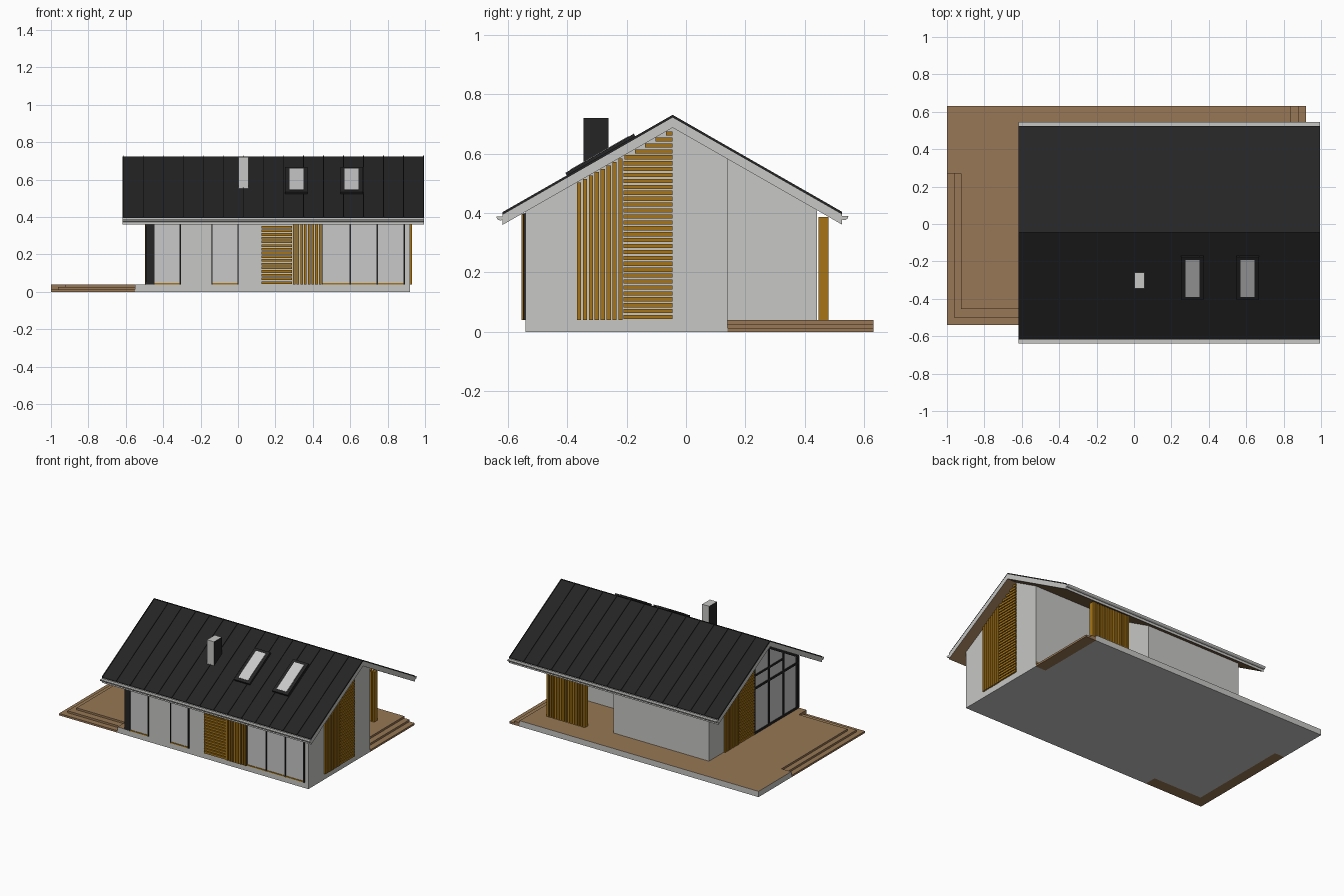
import bpy, bmesh, math
from mathutils import Matrix, Vector

if "Cube" in bpy.data.objects:
    bpy.data.objects.remove(bpy.data.objects["Cube"])


def material(name, rgb):
    m = bpy.data.materials.new(name)
    m.diffuse_color = (*rgb, 1)
    m.use_nodes = True
    m.node_tree.nodes["Principled BSDF"].inputs["Base Color"].default_value = m.diffuse_color
    return m


GREY = material("pale grey plaster", (0.57, 0.57, 0.56))
GLASS = material("pale glass", (0.58, 0.58, 0.58))
DARK = material("charcoal metal", (0.018, 0.018, 0.018))
DECK = material("brown decking", (0.31, 0.185, 0.09))
WOOD = material("golden timber", (0.38, 0.175, 0.008))

RIDGE_Y, RIDGE_Z, SLOPE, THICK = -0.045, 0.724, 0.572, 0.037
FLOOR = 0.04
X0, X1, YF, YB = -0.485, 0.92, -0.54, 0.44     # wall faces


def roof_top(y):
    return RIDGE_Z - SLOPE * abs(y - RIDGE_Y)


def soffit(y):
    return roof_top(y) - THICK


def finish(name, bm, *mats):
    bmesh.ops.recalc_face_normals(bm, faces=bm.faces)
    me = bpy.data.meshes.new(name)
    bm.to_mesh(me)
    bm.free()
    for m in mats:
        me.materials.append(m)
    ob = bpy.data.objects.new(name, me)
    bpy.context.collection.objects.link(ob)
    return ob


def boxes(name, spans, mat):
    """One object from boxes given as (x0, x1, y0, y1, z0, z1)."""
    bm = bmesh.new()
    for a, b, c, d, e, f in spans:
        mx = (Matrix.Translation(((a + b) / 2, (c + d) / 2, (e + f) / 2))
              @ Matrix.Diagonal((b - a, d - c, f - e, 1)))
        bmesh.ops.create_cube(bm, size=1, matrix=mx)
    return finish(name, bm, mat)


def prism(name, pts, vec, *mats, rule=None):
    """Extrude a closed outline of 3D points along vec."""
    bm = bmesh.new()
    f = bm.faces.new([bm.verts.new(p) for p in pts])
    r = bmesh.ops.extrude_face_region(bm, geom=[f])
    bmesh.ops.translate(bm, vec=Vector(vec),
                        verts=[v for v in r["geom"] if isinstance(v, bmesh.types.BMVert)])
    bmesh.ops.recalc_face_normals(bm, faces=bm.faces)
    if rule:
        for f in bm.faces:
            f.material_index = rule(f)
    return finish(name, bm, *mats)


def yz_prism(name, pts, x0, x1, *mats, rule=None):
    return prism(name, [(x0, y, z) for y, z in pts], (x1 - x0, 0, 0), *mats, rule=rule)


# plinth with decking on top, notched where the steps sit
def deck_rule(f):
    c = f.calc_center_median()
    outer = min(abs(c.x + 1), abs(c.x - 0.92), abs(c.y + 0.54), abs(c.y - 0.63)) < 0.005
    return 1 if f.normal.z > 0.5 or (abs(f.normal.z) < 0.5 and not outer) else 0


outline = [(-0.55, -0.54), (0.92, -0.54), (0.92, 0.14), (0.84, 0.14), (0.84, 0.63),
           (-1, 0.63), (-1, 0.27), (-0.925, 0.27), (-0.925, -0.455), (-0.55, -0.455)]
prism("deck_and_plinth", [(x, y, 0) for x, y in outline], (0, 0, FLOOR),
      GREY, DECK, rule=deck_rule)

# steps at two corners
S1, S2 = 0.0133, 0.0267
boxes("corner_steps", [
    (-1, -0.925, -0.54, 0.27, 0, S1), (-0.925, -0.55, -0.54, -0.455, 0, S1),
    (-0.963, -0.925, -0.5, 0.27, S1, S2), (-0.925, -0.55, -0.5, -0.455, S1, S2)], DECK)
boxes("side_steps", [(0.84, 0.92, 0.14, 0.63, 0, S1), (0.84, 0.88, 0.14, 0.63, S1, S2)], DECK)

# walls: main body and shorter rear body beside the covered terrace
yz_prism("main_walls", [(YF, FLOOR), (0.14, FLOOR), (0.14, soffit(0.14)),
                        (RIDGE_Y, soffit(RIDGE_Y)), (YF, soffit(YF))], X0, X1, GREY)
yz_prism("rear_walls", [(0.14, FLOOR), (YB, FLOOR), (YB, soffit(YB)),
                        (0.14, soffit(0.14))], X0, 0.25, GREY)

# roof: pale slab with brown soffit, dark covering, standing seams, gutters
RX0, RX1, EF, EB = -0.617, 0.995, -0.617, 0.525


def band(lo, hi, trim=0.0):
    a, b = EF + trim, EB - trim
    return [(a, roof_top(a) + lo), (RIDGE_Y, RIDGE_Z + lo), (b, roof_top(b) + lo),
            (b, roof_top(b) + hi), (RIDGE_Y, RIDGE_Z + hi), (a, roof_top(a) + hi)]


yz_prism("roof_slab", band(-THICK, -0.003), RX0, RX1, GREY, DECK,
         rule=lambda f: 1 if f.normal.z < -0.5 else 0)
yz_prism("roof_covering", band(-0.003, 0.001), RX0, RX1, DARK)
for i in range(16):
    x = RX0 + 0.003 + i * (RX1 - RX0 - 0.006) / 15
    yz_prism(f"roof_seam_{i + 1}", band(0, 0.006), x - 0.002, x + 0.002, DARK)
for name, y, s in (("front_gutter", EF, -1), ("back_gutter", EB, 1)):
    z, r = roof_top(y) - 0.008, 0.014
    arc = [(y + s * (r * 0.5 - r * math.cos(math.pi * k / 8)), z - r * math.sin(math.pi * k / 8))
           for k in range(9)]
    yz_prism(name, arc, RX0, RX1, GREY)

# chimney with dark sides
prism("chimney", [(0.003, -0.345, 0.5), (0.057, -0.345, 0.5), (0.057, -0.26, 0.5),
                  (0.003, -0.26, 0.5)], (0, 0, 0.22), GREY, DARK,
      rule=lambda f: 1 if abs(f.normal.x) > 0.5 else 0)

# skylights lying on the front slope
for i, x in enumerate((0.312, 0.607)):
    y = -0.283
    for part, w, l, h, m in (("frame", 0.12, 0.265, 0.03, DARK), ("glass", 0.075, 0.225, 0.034, GLASS)):
        ob = boxes(f"skylight_{part}_{i + 1}", [(-w / 2, w / 2, -l / 2, l / 2, -h / 2, h / 2)], m)
        ob.location = (x, y, roof_top(y))
        ob.rotation_euler.x = math.atan(SLOPE)

# timber slats
P, W, D = 0.02, 0.014, 0.014


def steps(a, b, pitch=P):
    n = round((b - a) / pitch)
    return [a + (i + 0.5) * (b - a) / n for i in range(n)]


def gable_slats(name, xa, xb, side):
    """Upright slats, then level slats up to the ridge; side is -1 front half, 1 back half."""
    spans = []
    for d in steps(0.165, 0.325):
        y = RIDGE_Y + side * d
        spans.append((xa, xb, y - W / 2, y + W / 2, FLOOR, soffit(RIDGE_Y + d + W / 2)))
    for z in steps(FLOOR, soffit(RIDGE_Y) - 0.01):
        reach = min(0.165, (soffit(RIDGE_Y) - z - W / 2) / SLOPE)
        if reach > 0.005:
            ys = sorted((RIDGE_Y, RIDGE_Y + side * reach))
            spans.append((xa, xb, ys[0], ys[1], z - W / 2, z + W / 2))
    boxes(name, spans, WOOD)


gable_slats("right_gable_slats", X1, X1 + 0.011, -1)
gable_slats("left_gable_slats", X0 - 0.011, X0, 1)
top = soffit(YF - D)
boxes("front_level_slats", [(0.125, 0.29, YF - D, YF, z - W / 2, z + W / 2)
                            for z in steps(FLOOR, top)], WOOD)
boxes("front_upright_slats", [(x - W / 2, x + W / 2, YF - D, YF, FLOOR, top)
                              for x in steps(0.29, 0.45)], WOOD)
boxes("terrace_screen", [(x - W / 2, x + W / 2, 0.446, 0.48, FLOOR, soffit(0.48))
                         for x in steps(0.44, 0.74)], WOOD)

# front windows: glass plates, dark bars and timber sills
HEAD = soffit(YF)
windows = [(-0.45, -0.31), (-0.14, 0.0), (0.45, 0.6), (0.6, 0.745), (0.745, 0.89)]
boxes("front_glass", [(a, b, YF - 0.003, YF, FLOOR + 0.008, HEAD - 0.004) for a, b in windows], GLASS)
boxes("front_window_bars",
      [(b - 0.004, b + 0.004, YF - 0.009, YF, FLOOR, HEAD - 0.006) for a, b in windows]
      + [(a - 0.001, a + 0.003, YF - 0.009, YF, FLOOR, HEAD - 0.006) for a, b in windows], DARK)
boxes("front_sills", [(a, b, YF - 0.007, YF, FLOOR, FLOOR + 0.008) for a, b in windows], WOOD)
boxes("corner_post", [(X0 - 0.006, -0.45, YF - 0.006, YF + 0.035, FLOOR, HEAD - 0.006)], DARK)

# left gable glazing with mullions, transoms and raking top rail
XL, XG = X0 - 0.009, X0 - 0.003
yz_prism("gable_glass", [(YF, FLOOR), (RIDGE_Y, FLOOR), (RIDGE_Y, soffit(RIDGE_Y)),
                         (YF, soffit(YF))], XG, X0, GLASS)
bars = [(XL, X0, y - 0.006, y + 0.006, FLOOR, soffit(y - 0.006))
        for y in (-0.052, -0.21, -0.37, -0.53)]
bars += [(XL, X0, YF, RIDGE_Y, z, z + 0.014) for z in (FLOOR, 0.35)]
bars.append((XL, X0, -0.37, RIDGE_Y, 0.44, 0.452))
boxes("gable_mullions", bars, DARK)
yz_prism("gable_top_rail", [(YF, soffit(YF)), (RIDGE_Y, soffit(RIDGE_Y)),
                            (RIDGE_Y, soffit(RIDGE_Y) - 0.016), (YF, soffit(YF) - 0.016)],
         XL, X0, DARK)
